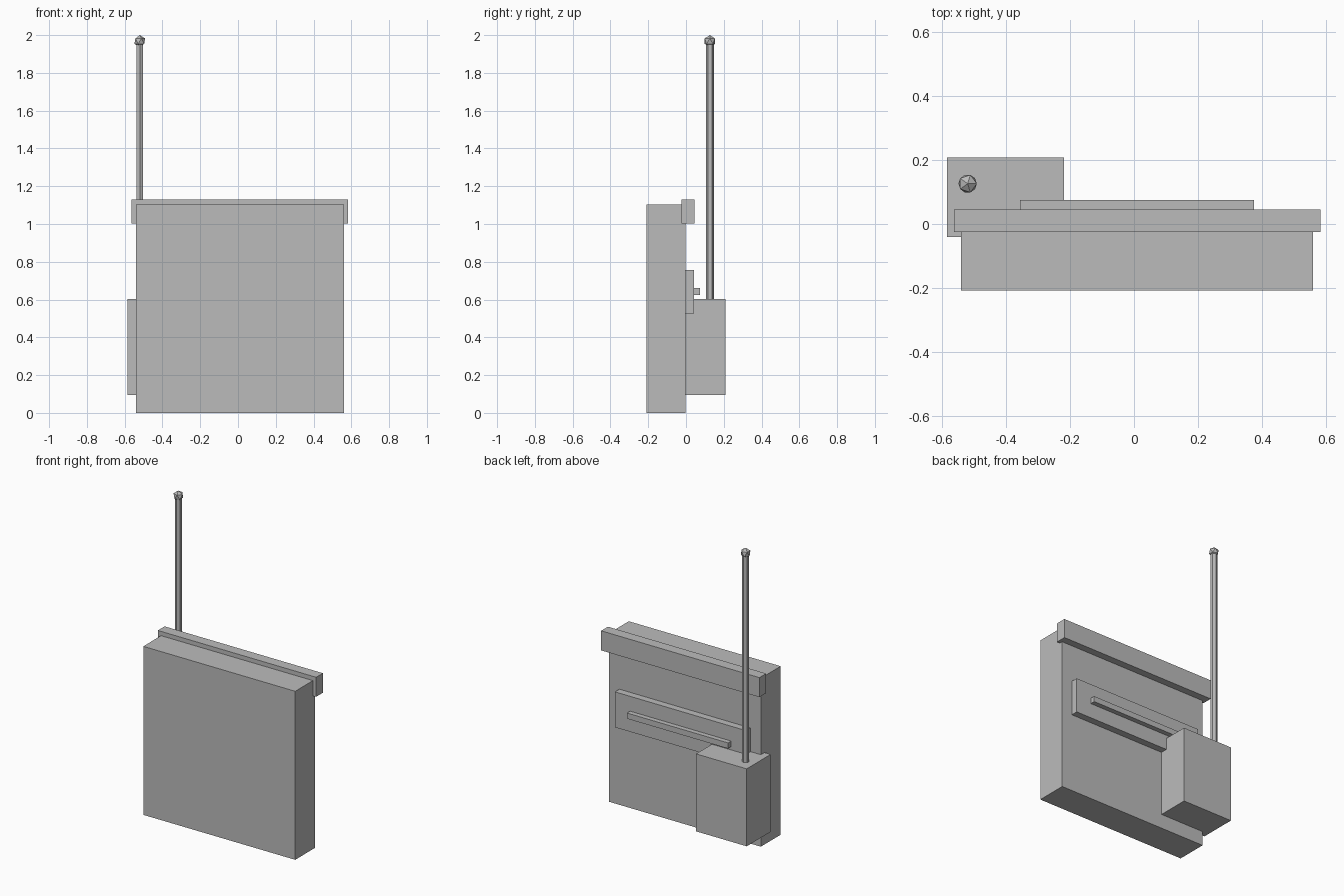
import bpy

if "Cube" in bpy.data.objects:
    bpy.data.objects.remove(bpy.data.objects["Cube"])

# One flat grey for the whole model
grey = bpy.data.materials.new("plain_grey")
grey.diffuse_color = (0.5, 0.5, 0.5, 1.0)
grey.use_nodes = True
grey.node_tree.nodes["Principled BSDF"].inputs["Base Color"].default_value = grey.diffuse_color


def finish(name):
    ob = bpy.context.object
    ob.name = ob.data.name = name
    ob.data.materials.append(grey)
    return ob


def box(name, x, y, z):
    """Box from (min, max) ranges on each axis."""
    bpy.ops.mesh.primitive_cube_add(size=1, location=[sum(r) / 2 for r in (x, y, z)])
    bpy.context.object.scale = [r[1] - r[0] for r in (x, y, z)]
    bpy.ops.object.transform_apply(location=False, rotation=False, scale=True)
    return finish(name)


# Main slab with the rail along its top back edge
box("main_panel", (-0.54, 0.56), (-0.208, -0.003), (0, 1.103))
box("top_rail", (-0.563, 0.583), (-0.025, 0.045), (1.003, 1.131))

# Raised plate on the back with a thin bar across it
box("back_plate", (-0.465, 0.485), (-0.01, 0.043), (0.525, 0.757))
box("back_bar", (-0.357, 0.375), (0.035, 0.075), (0.623, 0.66))

# Equipment box carrying the antenna
box("side_box", (-0.585, -0.218), (-0.04, 0.208), (0.095, 0.602))

# Six-sided antenna mast and its faceted tip
ax, ay = -0.52, 0.126
bpy.ops.mesh.primitive_cylinder_add(vertices=6, radius=0.021, depth=1.37,
                                    location=(ax, ay, 0.59 + 1.37 / 2))
finish("antenna_mast")
bpy.ops.mesh.primitive_ico_sphere_add(subdivisions=1, radius=0.032,
                                      location=(ax, ay, 1.968))
finish("antenna_tip")
